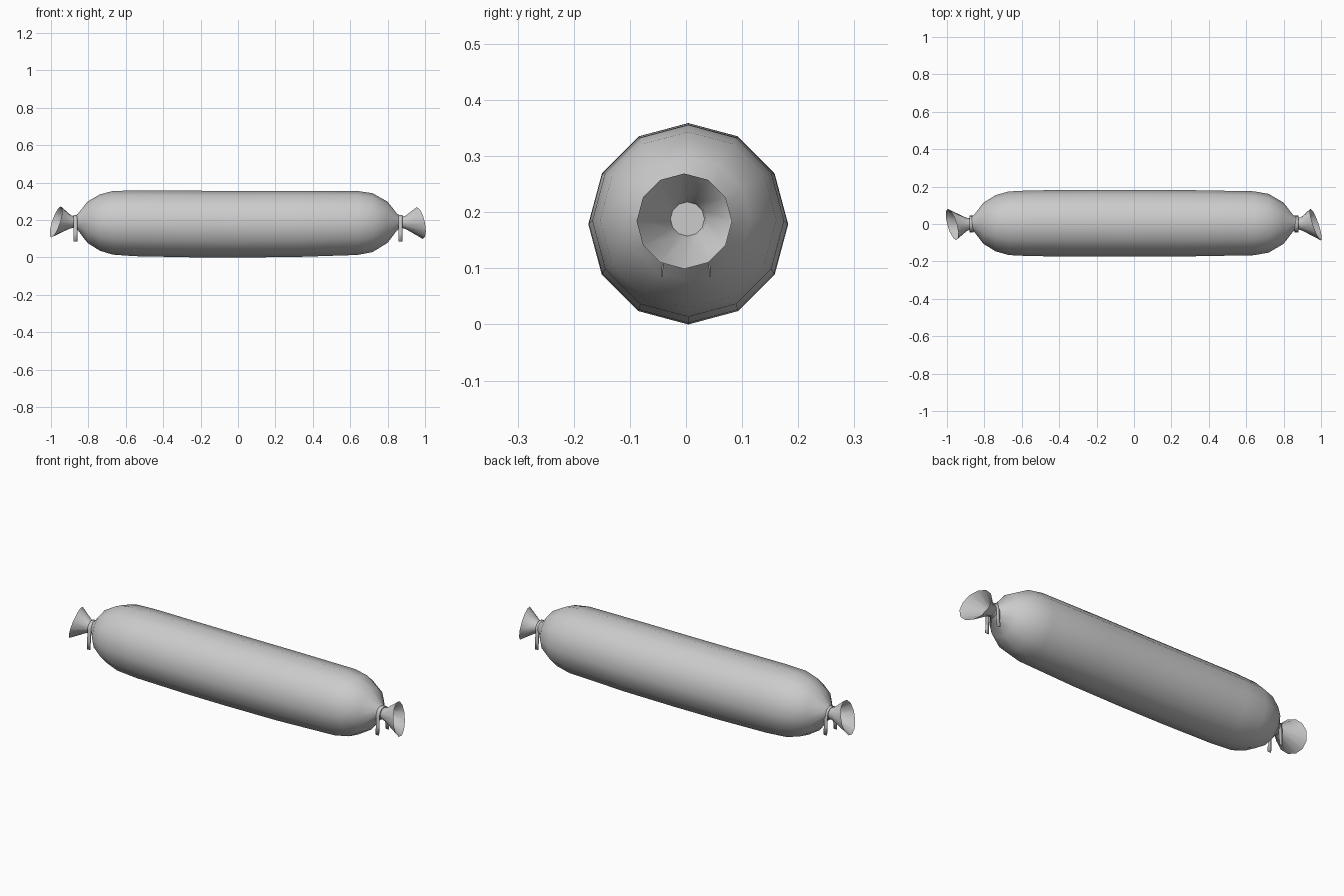
import bpy
import bmesh
from math import cos, sin, pi, radians

cube = bpy.data.objects.get("Cube")
if cube:
    bpy.data.objects.remove(cube)

SIDES = 12
grey = bpy.data.materials.new("plain grey")
grey.use_nodes = True
grey.diffuse_color = (0.6, 0.6, 0.6, 1)
grey.node_tree.nodes["Principled BSDF"].inputs["Base Color"].default_value = (0.6, 0.6, 0.6, 1)


def finish(name, bm, recalc=True):
    if recalc:
        bmesh.ops.recalc_face_normals(bm, faces=bm.faces)
    mesh = bpy.data.meshes.new(name)
    bm.to_mesh(mesh)
    bm.free()
    mesh.materials.append(grey)
    ob = bpy.data.objects.new(name, mesh)
    bpy.context.collection.objects.link(ob)
    bpy.ops.object.select_all(action="DESELECT")
    ob.select_set(True)
    bpy.context.view_layer.objects.active = ob
    bpy.ops.object.shade_smooth_by_angle(angle=radians(55))
    return ob


def loft(name, rings, capped):
    """Skin rings of (x, y, z, radius, lean along y, lean along z)."""
    bm = bmesh.new()
    loops = []
    for x, y, z, r, lean_y, lean_z in rings:
        loop = []
        for i in range(SIDES):
            dy, dz = r * sin(2 * pi * i / SIDES), r * cos(2 * pi * i / SIDES)
            loop.append(bm.verts.new((x + lean_y * dy + lean_z * dz, y + dy, z + dz)))
        loops.append(loop)
    for a, b in zip(loops, loops[1:]):
        for i in range(SIDES):
            j = (i + 1) % SIDES
            bm.faces.new((a[i], a[j], b[j], b[i]))
    if capped:
        bm.faces.new(loops[0])
        bm.faces.new(loops[-1])
    return finish(name, bm)


# Sausage body: a slightly sagging tube with rounded ends
body = [(-0.875, 0.03), (-0.855, 0.045), (-0.805, 0.11), (-0.74, 0.15), (-0.67, 0.170),
        (-0.55, 0.176), (-0.25, 0.178), (0, 0.178), (0.3, 0.177), (0.64, 0.171),
        (0.72, 0.157), (0.80, 0.11), (0.85, 0.045), (0.875, 0.03)]
loft("sausage_body",
     [(x, 0.004, 0.178 + 0.016 * x * x, r, 0, 0) for x, r in body], True)

# Flared casing ends, each opening in its own tilted direction
loft("casing_end_left",
     [(0.872, 0.003, 0.188, 0.029, 0, 0), (0.897, 0, 0.187, 0.036, -0.1, -0.05),
      (0.972, -0.003, 0.184, 0.085, -0.33, -0.19)], False)
loft("casing_end_right",
     [(-0.872, 0, 0.19, 0.029, 0, 0), (-0.897, -0.001, 0.19, 0.036, -0.1, 0.1),
      (-0.973, -0.003, 0.19, 0.083, -0.27, 0.31)], False)

# Ribbon ties: an arch over each neck with two hanging tails
for side, x in (("left", 0.869), ("right", -0.869)):
    path = [(-0.043, 0.085), (-0.04, 0.13)]
    path += [(-0.038 * cos(pi * i / 8), 0.188 + 0.037 * sin(pi * i / 8)) for i in range(9)]
    path += [(0.04, 0.13), (0.043, 0.085)]
    bm = bmesh.new()
    pairs = [[bm.verts.new((x + s * 0.01, y, z)) for s in (-1, 1)] for y, z in path]
    for a, b in zip(pairs, pairs[1:]):
        bm.faces.new((a[0], a[1], b[1], b[0]))
    ribbon = finish("tie_ribbon_" + side, bm)
    solid = ribbon.modifiers.new("thickness", "SOLIDIFY")
    solid.thickness = 0.003
    solid.offset = 0

    # Thread wound round the neck beneath the ribbon
    loft("neck_thread_" + side,
         [(x - 0.008, 0.003, 0.19, 0.033, 0, 0), (x, 0.003, 0.19, 0.037, 0, 0),
          (x + 0.008, 0.003, 0.19, 0.033, 0, 0)], True)
